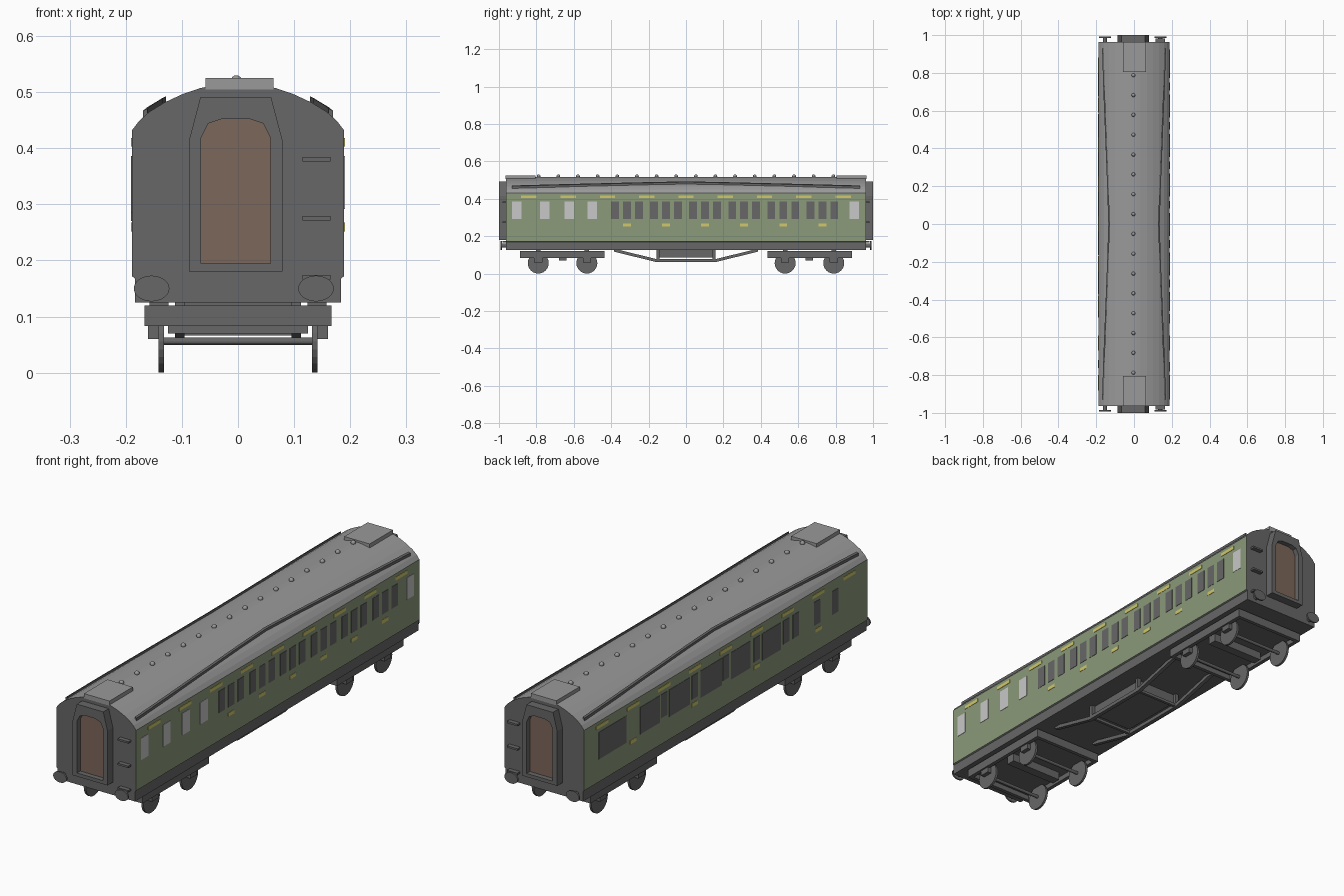
import bpy, bmesh, math
from mathutils import Matrix

if "Cube" in bpy.data.objects:
    bpy.data.objects.remove(bpy.data.objects["Cube"])


def material(name, r, g, b):
    m = bpy.data.materials.new(name)
    m.diffuse_color = (r, g, b, 1)
    m.use_nodes = True
    m.node_tree.nodes["Principled BSDF"].inputs["Base Color"].default_value = m.diffuse_color
    return m


DARK = material("dark grey", .135, .135, .135)
ROOF = material("roof grey", .32, .32, .32)
GREEN = material("coach green", .26, .325, .195)
PALE = material("frosted window", .58, .58, .58)
YELLOW = material("yellow", .63, .57, .15)
BROWN = material("door brown", .2, .135, .1)


def finish(name, bm, *mats):
    bmesh.ops.recalc_face_normals(bm, faces=bm.faces)
    me = bpy.data.meshes.new(name)
    bm.to_mesh(me)
    bm.free()
    for m in mats:
        me.materials.append(m)
    ob = bpy.data.objects.new(name, me)
    bpy.context.collection.objects.link(ob)
    return ob


def add_box(bm, x0, x1, y0, y1, z0, z1):
    mat = Matrix.Translation(((x0 + x1) / 2, (y0 + y1) / 2, (z0 + z1) / 2)) @ \
        Matrix.Diagonal((abs(x1 - x0), abs(y1 - y0), abs(z1 - z0), 1))
    bmesh.ops.create_cube(bm, size=1, matrix=mat)


def add_prism(bm, pts, y0, y1):
    """Extrude an x-z outline along y."""
    f = bm.faces.new([bm.verts.new((x, y0, z)) for x, z in pts])
    ext = bmesh.ops.extrude_face_region(bm, geom=[f], use_keep_orig=True)
    for v in ext["geom"]:
        if isinstance(v, bmesh.types.BMVert):
            v.co.y = y1


def add_disc(bm, centre, radius, depth, axis, sx=1, segments=24):
    rot = Matrix.Rotation(math.pi / 2, 4, 'Y' if axis == 'X' else 'X')
    mat = Matrix.Translation(centre) @ Matrix.Diagonal((sx, 1, 1, 1)) @ rot
    bmesh.ops.create_cone(bm, cap_ends=True, segments=segments, radius1=radius,
                          radius2=radius, depth=depth, matrix=mat)


def mirrored(half):
    return half + [(-x, z) for x, z in reversed(half)]


def add_loft(bm, rings):
    """Skin quads between matching rings of points and cap both ends."""
    vs = [[bm.verts.new(p) for p in r] for r in rings]
    n = len(vs[0])
    for a, b in zip(vs, vs[1:]):
        for i in range(n):
            bm.faces.new((a[i], a[(i + 1) % n], b[(i + 1) % n], b[i]))
    bm.faces.new(vs[0])
    bm.faces.new(vs[-1])


# Body shell with domed roof; coloured by height and direction
half = [(.184, .125), (.184, .168), (.189, .172), (.189, .432), (.176, .449), (.158, .465),
        (.132, .481), (.1, .496), (.068, .507), (.035, .514), (.012, .517)]
bm = bmesh.new()
add_prism(bm, mirrored(half), -.963, .963)
for f in bm.faces:
    c, n = f.calc_center_median(), f.normal
    if abs(c.y) > .9 or c.z < .173:
        f.material_index = 0
    elif c.z > .433:
        f.material_index = 1
    else:
        f.material_index = 2
body = finish("coach_body", bm, DARK, ROOF, GREEN)

# Side plates: windows and yellow marks
X = .189


def plates(name, side, mat, items):
    bm = bmesh.new()
    for y, w, z0, z1 in items:
        add_box(bm, side * (X - .003), side * (X + .0015), y - w / 2, y + w / 2, z0, z1)
    finish(name, bm, mat)


doors = [-.316 + .209 * i for i in range(6)]
plates("compartment_windows", 1, DARK,
       [(d + o, .042, .292, .386) for d in doors for o in (-.064, 0, .064)])
plates("frosted_windows", 1, PALE,
       [(y, .05, .292, .386) for y in (-.905, -.755, -.625, -.502, .9)])
plates("corridor_windows", -1, DARK,
       [(y, w, .27, .386) for y, w in ((.77, .19), (.515, .135), (.315, .14), (.1, .145),
                                       (-.1, .13), (-.31, .125))] +
       [(y, .042, .285, .386) for y in (.42, .21, 0, -.21, -.41, -.475, -.62, -.742)])
for side, low in ((1, doors), (-1, [.63, .21, -.21, -.63])):
    tag = "right" if side > 0 else "left"
    plates("upper_marks_" + tag, side, YELLOW,
           [(.21 * i, .082, .403, .418) for i in range(-4, 5)])
    plates("lower_marks_" + tag, side, YELLOW, [(y, .042, .252, .268) for y in low])

# Curved rain strips along the roof
path = [(0, .132, .481), (.2, .138, .477), (.45, .148, .471), (.7, .158, .465), (.93, .165, .459)]
path = [(-y, x, z) for y, x, z in reversed(path[1:])] + path
bm = bmesh.new()
for s in (-1, 1):
    add_loft(bm, [[(s * (x - .004), y, z - .006), (s * (x + .004), y, z - .006),
                   (s * (x + .004), y, z + .008), (s * (x - .004), y, z + .012)]
                  for y, x, z in path])
finish("rain_strips", bm, DARK)

# Roof end panels and row of ventilators
bm = bmesh.new()
for s in (-1, 1):
    add_box(bm, -.058, .063, s * .805, s * .964, .505, .525)
finish("roof_end_panels", bm, ROOF)
bm = bmesh.new()
for i in range(16):
    bmesh.ops.create_uvsphere(bm, u_segments=12, v_segments=8, radius=.01,
                              matrix=Matrix.Translation((-.003, -.7875 + .105 * i, .52)))
for f in bm.faces:
    f.smooth = True
finish("roof_ventilators", bm, ROOF)

# Gangway frames with recessed doors, rungs and buffers at both ends
outer = mirrored([(.083, .18), (.083, .415), (.063, .491), (.03, .491)])
inner = mirrored([(.062, .195), (.062, .418), (.049, .444), (.025, .452)])
for s, tag in ((-1, "front"), (1, "back")):
    bm = bmesh.new()
    rings = [[bm.verts.new((x - .004, s * y, z)) for x, z in p]
             for p, y in ((outer, .96), (outer, 1), (inner, 1), (inner, .96))]
    for k in range(4):
        a, b = rings[k], rings[(k + 1) % 4]
        for i in range(8):
            j = (i + 1) % 8
            bm.faces.new((a[i], a[j], b[j], b[i]))
    finish(tag + "_gangway", bm, DARK)

    bm = bmesh.new()
    add_prism(bm, [(x - .004, z) for x, z in inner], s * .96, s * .978)
    finish(tag + "_door", bm, BROWN)

    bm = bmesh.new()
    for z in (.38, .275, .17):
        add_box(bm, .115, .165, s * .96, s * .982, z - .004, z + .004)
    finish(tag + "_rungs", bm, DARK)

    bm = bmesh.new()
    for x in (-.154, .139):
        add_disc(bm, (x, s * .972, .15), .011, .03, 'Y', segments=16)
        add_disc(bm, (x, s * .988, .15), .023, .007, 'Y', sx=1.38)
    finish(tag + "_buffers", bm, DARK)

# Bogies: plate, frame bars, axle boxes, axles and wheels
for s, tag in ((-1, "front"), (1, "back")):
    bm = bmesh.new()
    y0, y1 = s * .435, s * .888
    add_box(bm, -.16, .16, y0, y1, .105, .12)
    for m in (-1, 1):
        add_box(bm, m * .15, m * .167, y0, y1, .083, .12)
    for y in (y0 + s * .008, y1 - s * .008):
        add_box(bm, -.16, .16, y - .008, y + .008, .083, .12)
    add_box(bm, -.125, .125, s * .64, s * .68, .07, .11)
    for y in (.53, .79):
        for m in (-1, 1):
            add_box(bm, m * .142, m * .16, s * y - .022, s * y + .022, .06, .09)
            add_box(bm, m * .124, m * .158, s * y - .012, s * y + .012, .115, .13)
    finish(tag + "_bogie", bm, DARK)

    bm = bmesh.new()
    for y in (.53, .79):
        add_disc(bm, (0, s * y, .056), .007, .27, 'X', segments=12)
        for m in (-1, 1):
            add_disc(bm, (m * .137, s * y, .056), .056, .01, 'X')
    finish(tag + "_wheels", bm, DARK)

# Underframe trusses with posts, cross bars and equipment box
bm = bmesh.new()
for m in (-1, 1):
    add_loft(bm, [[(m * x, y, z + h) for x, h in ((.095, -.008), (.112, -.008),
                                                  (.112, .008), (.095, .008))]
                  for y, z in ((-.385, .125), (-.16, .07), (.16, .07), (.385, .125))])
    for y in (-.15, .15):
        add_box(bm, m * .095, m * .112, y - .008, y + .008, .065, .13)
for y in (-.15, .15):
    add_box(bm, -.1, .1, y - .006, y + .006, .066, .078)
finish("underframe_truss", bm, DARK)
bm = bmesh.new()
add_box(bm, -.095, .095, -.145, .145, .085, .13)
finish("equipment_box", bm, DARK)
